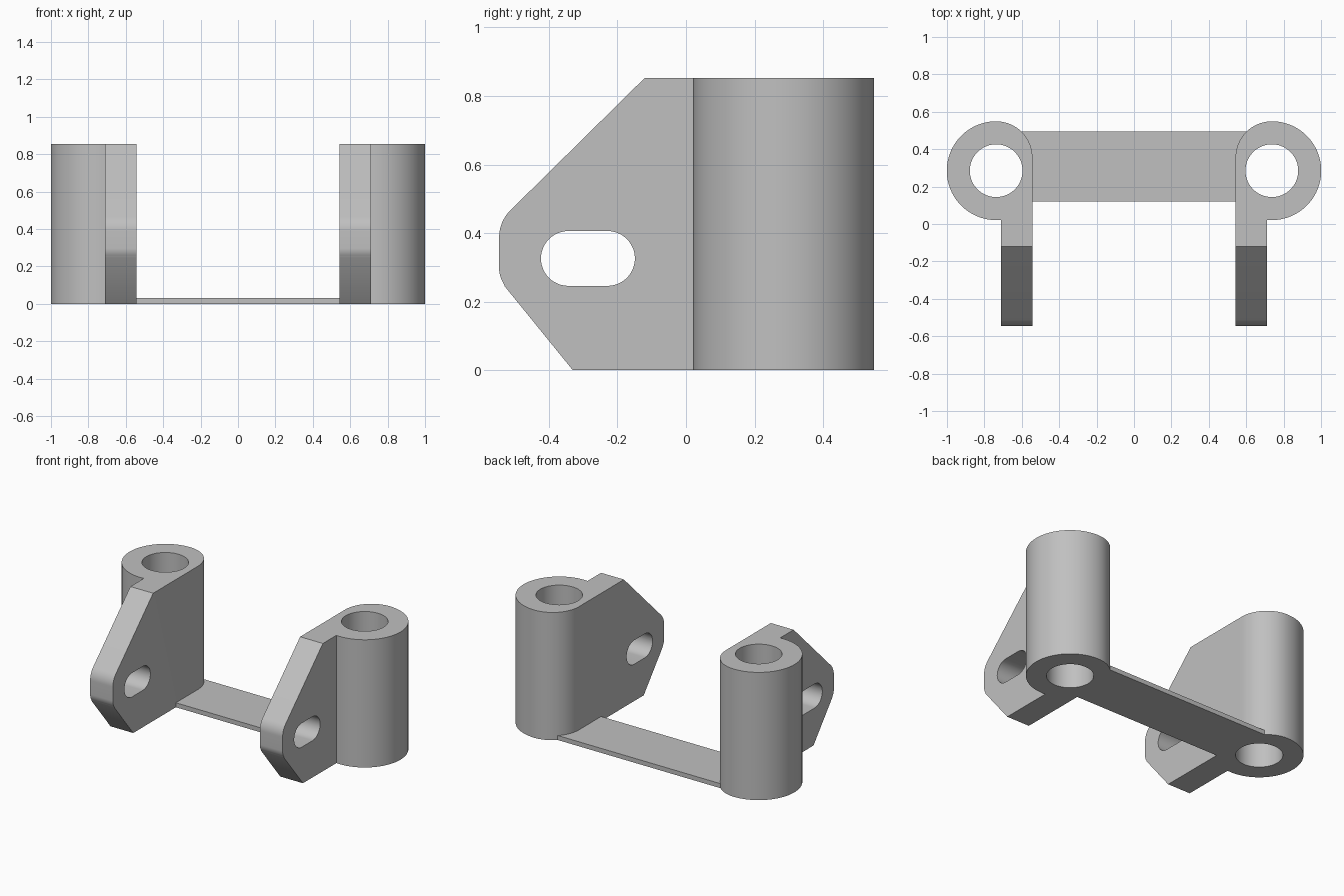
import bpy, bmesh
from math import radians, cos, sin

cube = bpy.data.objects.get("Cube")
if cube:
    bpy.data.objects.remove(cube, do_unlink=True)

HEIGHT = 0.853
COL_X, COL_Y, COL_R = 0.737, 0.285, 0.264   # column centre and radius
BORE_R = 0.141
INNER_X, OUTER_X = 0.543, 0.711             # faces of the slotted plate
BLEND_R = COL_X - INNER_X                   # rounded back corner of the plate

grey = bpy.data.materials.new("light_grey")
grey.use_nodes = True
colour = (0.527, 0.527, 0.527, 1)
grey.diffuse_color = colour
grey.node_tree.nodes["Principled BSDF"].inputs["Base Color"].default_value = colour


def arc(cx, cy, r, start, end, steps):
    angles = [radians(start + (end - start) * i / steps) for i in range(steps + 1)]
    return [(cx + r * cos(a), cy + r * sin(a)) for a in angles]


def prism(name, outline, low, high, axis="z"):
    """Extrude a closed outline along z (outline in x, y) or x (outline in y, z)."""
    place = (lambda p, h: (p[0], p[1], h)) if axis == "z" else (lambda p, h: (h, p[0], p[1]))
    bm = bmesh.new()
    face = bm.faces.new([bm.verts.new(place(p, low)) for p in outline])
    grown = bmesh.ops.extrude_face_region(bm, geom=[face])["geom"]
    for v in grown:
        if isinstance(v, bmesh.types.BMVert):
            setattr(v.co, axis, high)
    bmesh.ops.recalc_face_normals(bm, faces=bm.faces)
    mesh = bpy.data.meshes.new(name)
    bm.to_mesh(mesh)
    bm.free()
    mesh.materials.append(grey)
    obj = bpy.data.objects.new(name, mesh)
    bpy.context.collection.objects.link(obj)
    return obj


def apply(obj, kind, **settings):
    mod = obj.modifiers.new(kind.title(), kind)
    for key, value in settings.items():
        setattr(mod, key, value)
    bpy.context.view_layer.objects.active = obj
    bpy.ops.object.modifier_apply(modifier=mod.name)


def combine(obj, other, operation):
    apply(obj, "BOOLEAN", operation=operation, solver="EXACT", object=other)
    bpy.data.objects.remove(other, do_unlink=True)


# Arms: bored column running into a flat plate, seen in plan
front = -0.545
outline = arc(COL_X, COL_Y + COL_R - BLEND_R, BLEND_R, 180, 90, 24)
outline += arc(COL_X, COL_Y, COL_R, 90, -95.6, 72)[1:]
outline += [(OUTER_X, front), (INNER_X, front)]
bracket = prism("bracket", outline, 0, HEIGHT)

# Plate silhouette: sloped top and bottom with a rounded nose
side = [(-0.33, 0), (-0.529, 0.245)]
side += arc(-0.465, 0.297, 0.08, 213, 180, 8)
side += arc(-0.435, 0.388, 0.11, 180, 135, 10)
side += [(-0.12, HEIGHT), (-0.02, HEIGHT + 0.1), (0.7, HEIGHT + 0.1), (0.7, -0.1), (-0.25, -0.1)]
combine(bracket, prism("plate_silhouette", side, 0.3, 1.2, "x"), "INTERSECT")

# Adjusting slot
slot = arc(-0.229, 0.326, 0.08, -90, 90, 24) + arc(-0.343, 0.326, 0.08, 90, 270, 24)
combine(bracket, prism("slot_cutter", slot, 0.3, 1.2, "x"), "DIFFERENCE")
apply(bracket, "MIRROR")

# Thin floor bar joining both arms
bar = [(-0.65, 0.12), (0.65, 0.12), (0.65, 0.494), (-0.65, 0.494)]
combine(bracket, prism("floor_bar", bar, 0, 0.03), "UNION")

# Bores through both columns
for s in (-1, 1):
    bore = arc(s * COL_X, COL_Y, BORE_R, 0, 355, 71)
    combine(bracket, prism("bore_cutter", bore, -0.1, HEIGHT + 0.1), "DIFFERENCE")

for o in bpy.context.selected_objects:
    o.select_set(False)
bracket.select_set(True)
bpy.context.view_layer.objects.active = bracket
bpy.ops.object.shade_smooth_by_angle(angle=radians(25))
